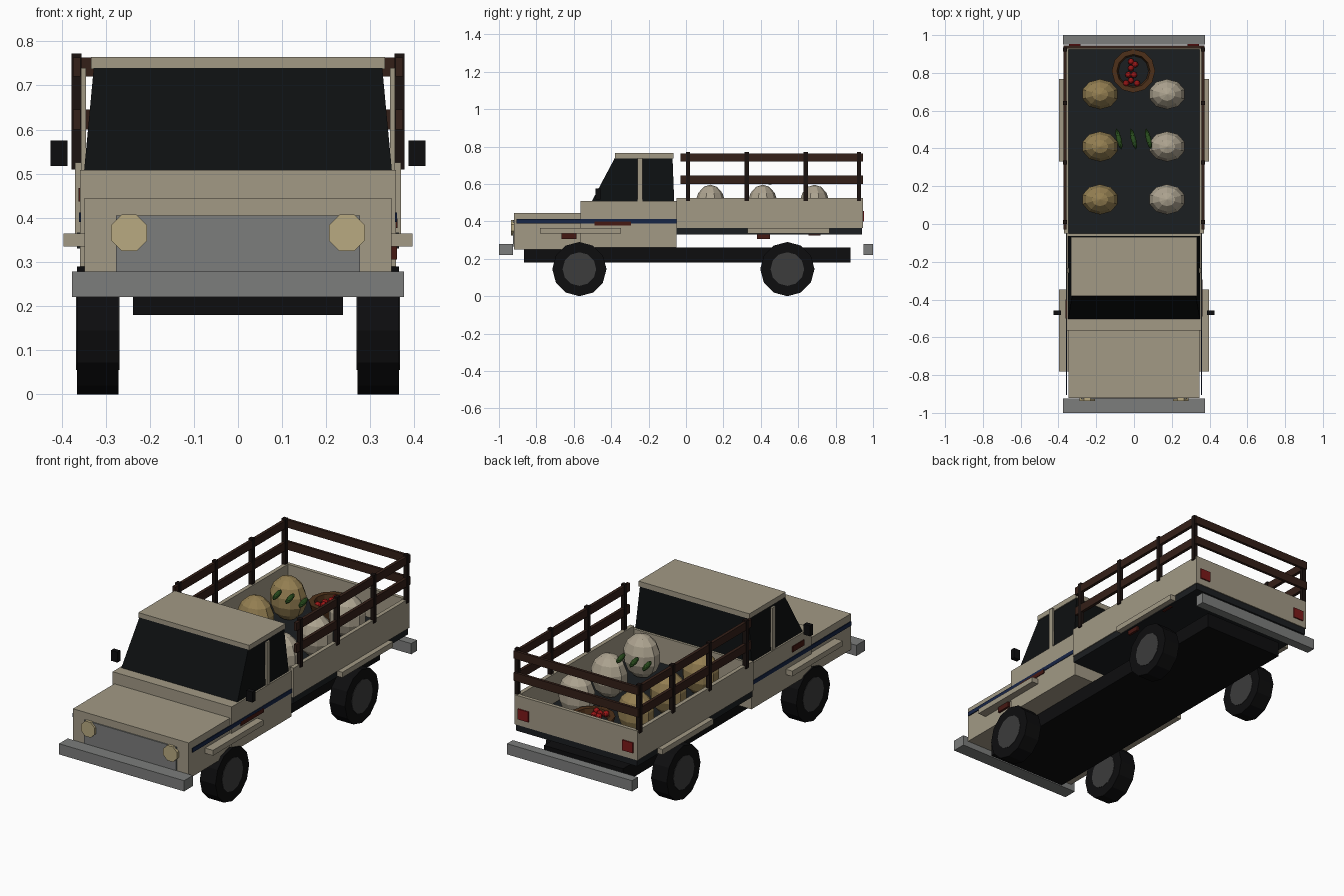
import bpy, bmesh, math
from mathutils import Matrix, Vector

if "Cube" in bpy.data.objects:
    bpy.data.objects.remove(bpy.data.objects["Cube"])

def mat(name, r, g, b):
    m = bpy.data.materials.new(name)
    m.diffuse_color = (r, g, b, 1)
    m.use_nodes = True
    m.node_tree.nodes["Principled BSDF"].inputs["Base Color"].default_value = m.diffuse_color
    return m

PAINT = mat("cream_paint", .36, .32, .235)
BLACK = mat("black", .004, .004, .0045)
GLASS = mat("dark_glass", .004, .005, .0055)
FLOOR = mat("bed_floor", .011, .013, .015)
CHROME = mat("dull_metal", .2, .205, .2)
HUB = mat("hub_grey", .045, .045, .045)
WOOD = mat("wood", .034, .014, .009)
POST = mat("dark_wood", .011, .006, .005)
BLUE = mat("blue", .008, .018, .06)
RUST = mat("rust", .06, .009, .006)
RED = mat("red", .2, .01, .01)
FRUIT = mat("fruit_red", .33, .008, .008)
LAMP = mat("lamp", .48, .4, .22)
TAN = mat("tan_sack", .3, .215, .085)
PALE = mat("pale_sack", .42, .37, .28)
GREEN = mat("green", .025, .085, .014)
BASKET = mat("basket", .075, .03, .01)

def finish(name, bm, m):
    bmesh.ops.recalc_face_normals(bm, faces=bm.faces)
    me = bpy.data.meshes.new(name)
    bm.to_mesh(me)
    bm.free()
    me.materials.append(m)
    ob = bpy.data.objects.new(name, me)
    bpy.context.collection.objects.link(ob)
    return ob

def box(name, m, x, y, z):
    """Box from (min, max) ranges."""
    bm = bmesh.new()
    c = [sum(r) / 2 for r in (x, y, z)]
    s = [r[1] - r[0] for r in (x, y, z)]
    bmesh.ops.create_cube(bm, size=1, matrix=Matrix.Translation(c) @ Matrix.Diagonal((*s, 1)))
    return finish(name, bm, m)

def pair(name, m, x, y, z):
    """Box on the +x side and its mirror."""
    box(name + "_right", m, x, y, z)
    box(name + "_left", m, (-x[1], -x[0]), y, z)

def cyl(name, m, loc, r, depth, n, axis, turn=0):
    bm = bmesh.new()
    rot = Vector((0, 0, 1)).rotation_difference(Vector(axis)).to_matrix().to_4x4()
    bmesh.ops.create_cone(bm, cap_ends=True, segments=n, radius1=r, radius2=r, depth=depth,
                          matrix=Matrix.Translation(loc) @ rot @ Matrix.Rotation(turn, 4, 'Z'))
    return finish(name, bm, m)

def ball(name, m, loc, scale, u=10, v=7, turn=0):
    bm = bmesh.new()
    bmesh.ops.create_uvsphere(bm, u_segments=u, v_segments=v, radius=1,
                              matrix=Matrix.Translation(loc) @ Matrix.Rotation(turn, 4, 'Z')
                              @ Matrix.Diagonal((*scale, 1)))
    return finish(name, bm, m)

# Chassis, bumpers, bodywork
box("chassis", BLACK, (-.238, .238), (-.865, .88), (.18, .26))
box("front_bumper", CHROME, (-.376, .376), (-1, -.925), (.22, .278))
box("rear_bumper", CHROME, (-.376, .376), (.95, 1), (.22, .278))
box("hood", PAINT, (-.348, .348), (-.92, -.56), (.25, .445))
box("cab_body", PAINT, (-.358, .358), (-.565, -.05), (.26, .508))
box("grille", CHROME, (-.277, .277), (-.926, -.91), (.265, .405))

# Glasshouse: tapered block, with roof and door pillars
bm = bmesh.new()
rings = [(.349, -.505, -.063, .505), (.327, -.38, -.072, .74)]
lo, hi = [[bm.verts.new(p) for p in ((-w, a, z), (w, a, z), (w, b, z), (-w, b, z))]
          for w, a, b, z in rings]
bm.faces.new(lo)
bm.faces.new(hi)
for i in range(4):
    j = (i + 1) % 4
    bm.faces.new((lo[i], lo[j], hi[j], hi[i]))
finish("cab_windows", bm, GLASS)
box("roof", PAINT, (-.333, .333), (-.38, -.068), (.737, .765))
pair("door_pillar", PAINT, (.345, .356), (-.26, -.232), (.505, .74))
pair("mirror", BLACK, (.387, .425), (-.483, -.458), (.518, .575))

# Side trim
pair("blue_stripe", BLUE, (.356, .361), (-.905, -.05), (.39, .412))
pair("front_fender_strip", PAINT, (.345, .396), (-.78, -.347), (.335, .364))
pair("rear_fender_strip", PAINT, (.345, .396), (.33, .767), (.335, .364))
box("rust_door", RUST, (.35, .362), (-.49, -.295), (.377, .399))
box("rust_front_sill", RUST, (.345, .36), (-.665, -.585), (.306, .336))
box("rust_rear_sill", RUST, (.345, .358), (.38, .45), (.306, .336))
box("rust_tail_sill", RUST, (.345, .358), (.655, .72), (.325, .336))
box("rust_left_door", RUST, (-.362, -.35), (-.5, -.4), (.437, .468))

# Lamps
for s, side in ((1, "right"), (-1, "left")):
    cyl("headlight_" + side, LAMP, (s * .247, -.925, .366), .0445, .022, 8, (0, 1, 0), math.pi / 8)
pair("tail_light", RED, (.283, .345), (.935, .952), (.4, .456))

# Wheels
for y, end in ((-.57, "front"), (.542, "rear")):
    for s, side in ((1, "right"), (-1, "left")):
        cyl(f"{end}_tyre_{side}", BLACK, (s * .318, y, .145), .145, .094, 12, (1, 0, 0))
        cyl(f"{end}_hub_{side}", HUB, (s * .318, y, .145), .09, .098, 12, (1, 0, 0))

# Cargo bed
box("bed_floor", FLOOR, (-.365, .365), (-.05, .94), (.33, .367))
pair("bed_side", PAINT, (.348, .37), (-.05, .945), (.365, .525))
box("tailgate", PAINT, (-.35, .35), (.925, .945), (.365, .525))

# Stake rails
for z, lvl in (((.6, .645), "lower"), ((.72, .763), "upper")):
    pair(lvl + "_side_rail", WOOD, (.357, .374), (-.03, .945), z)
    box(lvl + "_rear_rail", WOOD, (-.36, .36), (.93, .945), z)
for i, y in enumerate((.01, .325, .64, .924)):
    pair(f"stake_{i}", POST, (.355, .377), (y - .011, y + .011), (.51, .772))

# Sacks
for i, y in enumerate((.13, .41, .687)):
    ball(f"tan_sack_{i}", TAN, (-.18, y, .48), (.1, .082, .116))
    ball(f"pale_sack_{i}", PALE, (.175, y, .48), (.1, .082, .116))

# Green peppers
for i, x in enumerate((-.08, -.003, .077)):
    ball(f"pepper_{i}", GREEN, (x, .45, .612), (.014, .058, .014), 8, 6, math.radians(14))

# Basket: open lathe profile
bm = bmesh.new()
prof = [(0, .367), (.09, .367), (.115, .46), (.088, .46), (.075, .4), (0, .4)]
vs = [bm.verts.new((r, 0, z)) for r, z in prof]
es = [bm.edges.new(e) for e in zip(vs, vs[1:])]
bmesh.ops.spin(bm, geom=vs + es, cent=(0, 0, 0), axis=(0, 0, 1), angle=2 * math.pi, steps=12)
bmesh.ops.remove_doubles(bm, verts=bm.verts, dist=.0005)
finish("basket", bm, BASKET).location = (-.003, .81, 0)
cyl("basket_filling", FLOOR, (-.003, .81, .415), .08, .03, 12, (0, 0, 1))

# Red fruit
for i, (x, y) in enumerate(((-.016, .86), (.006, .845), (-.016, .825), (-.03, .79),
                            (0, .79), (-.016, .76), (.016, .745), (-.042, .745))):
    ball(f"red_fruit_{i}", FRUIT, (x, y, .455), (.017, .017, .017), 8, 6)
